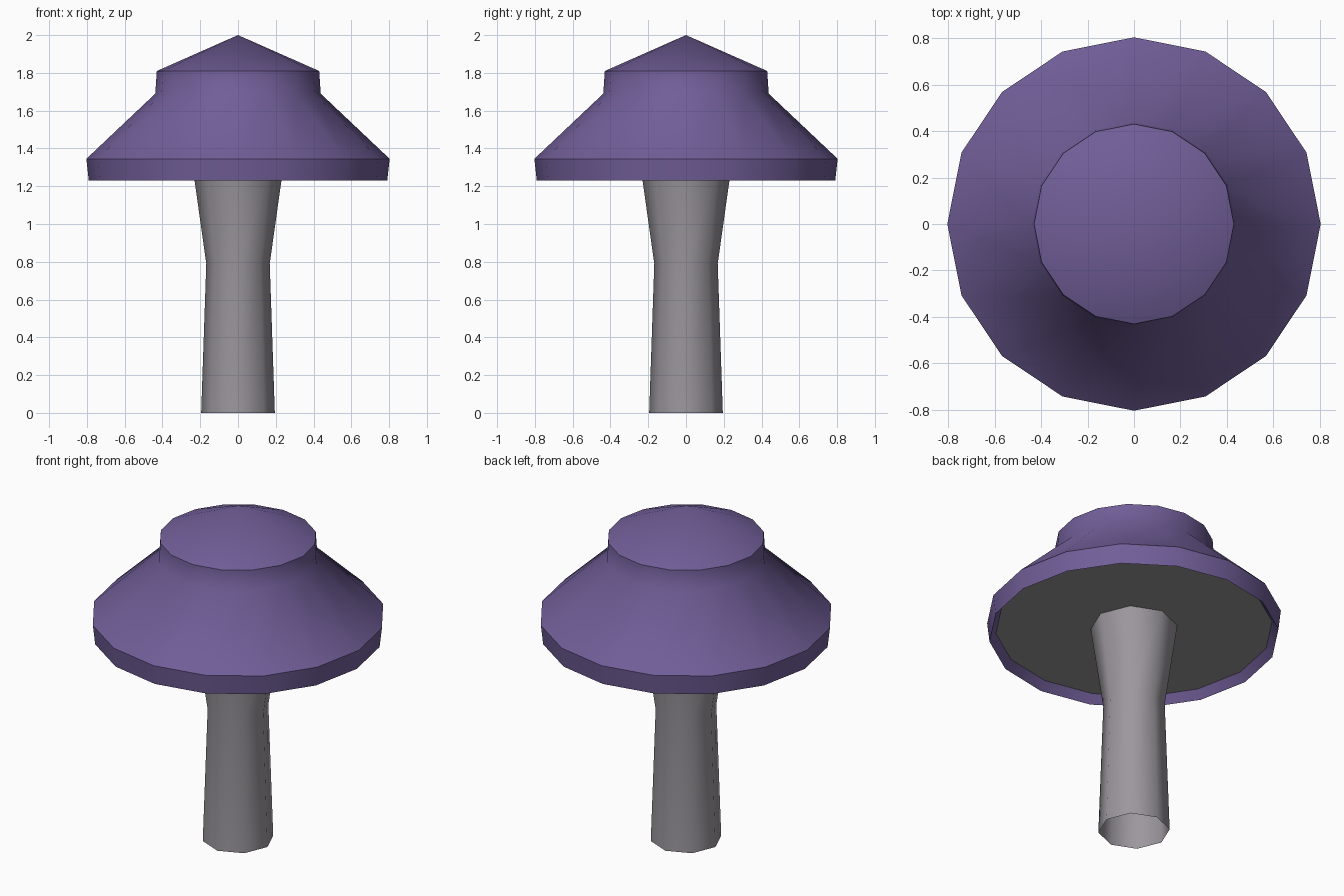
import bpy
import bmesh
from math import cos, sin, tau, radians

cube = bpy.data.objects.get("Cube")
if cube:
    bpy.data.objects.remove(cube, do_unlink=True)


def material(name, rgb):
    mat = bpy.data.materials.new(name)
    mat.use_nodes = True
    mat.diffuse_color = (*rgb, 1)
    mat.node_tree.nodes["Principled BSDF"].inputs["Base Color"].default_value = (*rgb, 1)
    return mat


purple = material("purple cap", (0.165, 0.112, 0.315))
stalk_grey = material("pale grey stalk", (0.33, 0.31, 0.34))
gill_grey = material("grey underside", (0.32, 0.32, 0.32))


def lathe(name, profile, sides, mat, inward=False):
    """Revolve (radius, height) points around z; a zero radius closes to a tip."""
    bm = bmesh.new()
    rings = []
    for r, z in profile:
        count = sides if r > 0 else 1
        rings.append([bm.verts.new((r * cos(tau * i / sides), r * sin(tau * i / sides), z))
                      for i in range(count)])
    for low, high in zip(rings, rings[1:]):
        for i in range(sides):
            j = (i + 1) % sides
            if len(high) == 1:
                bm.faces.new((low[i], low[j], high[0]))
            else:
                bm.faces.new((low[i], low[j], high[j], high[i]))
    mesh = bpy.data.meshes.new(name)
    bm.to_mesh(mesh)
    bm.free()
    mesh.materials.append(mat)
    obj = bpy.data.objects.new(name, mesh)
    bpy.context.collection.objects.link(obj)
    bpy.ops.object.select_all(action="DESELECT")
    obj.select_set(True)
    bpy.context.view_layer.objects.active = obj
    bpy.ops.object.shade_smooth_by_angle(angle=radians(48))
    return obj


# Cap: inner lip, rim band, sloping skirt, upright collar and pointed crown
lathe("cap", [(0.755, 1.28), (0.79, 1.23), (0.803, 1.345), (0.438, 1.69),
              (0.43, 1.81), (0, 2)], 16, purple)

# Stalk: open tube, pinched above the middle and flaring into the cap
lathe("stalk", [(0.195, 0), (0.168, 0.79), (0.237, 1.28)], 8, stalk_grey)

# Underside: flat disc recessed inside the lip, facing down
bpy.ops.mesh.primitive_circle_add(vertices=16, radius=0.755, fill_type="NGON",
                                  location=(0, 0, 1.28))
underside = bpy.context.object
underside.name = "cap_underside"
# Start the corners on the x axis, as on the cap
underside.data.flip_normals()
underside.data.materials.append(gill_grey)
